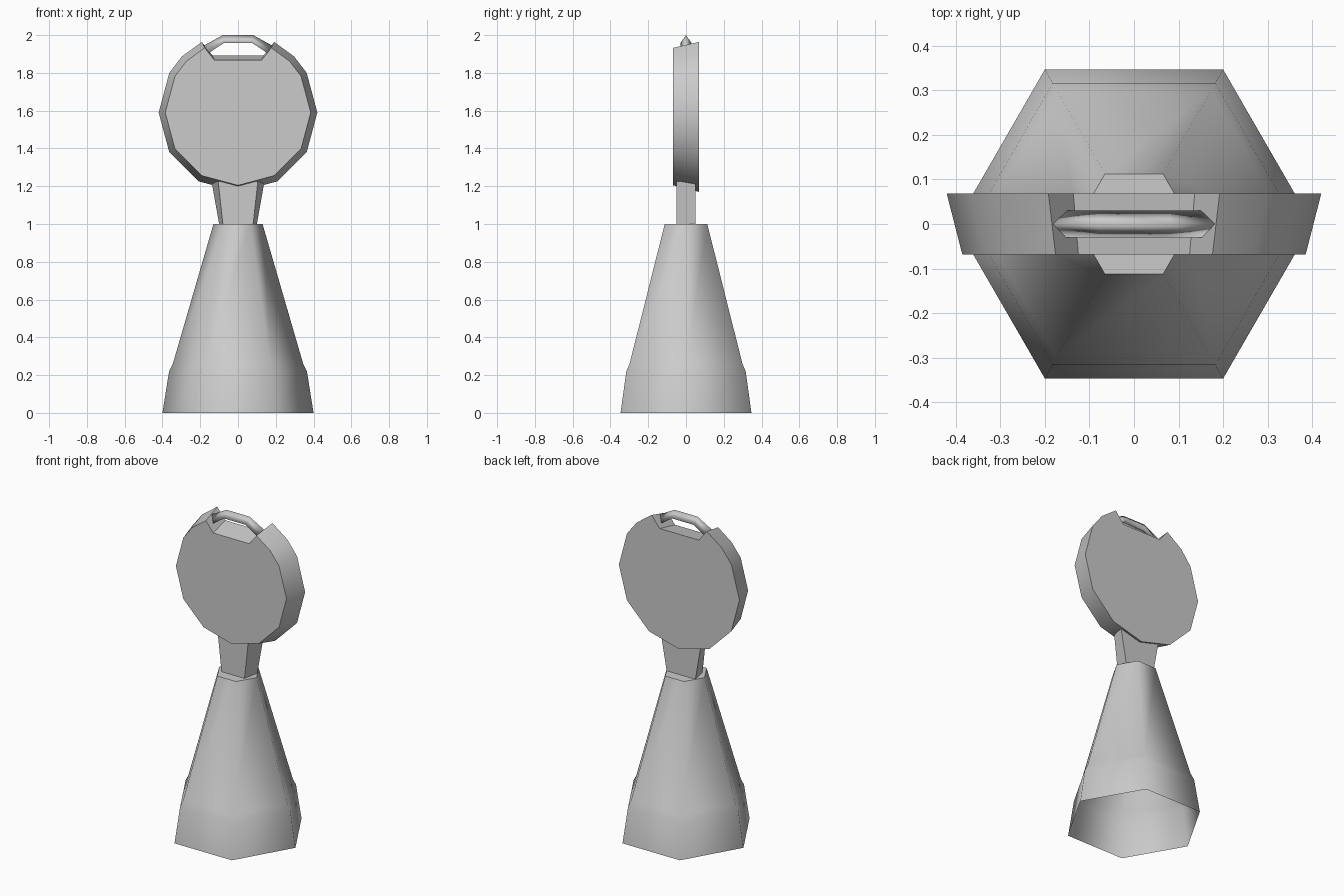
import bpy
from math import cos, sin, radians

cube = bpy.data.objects.get("Cube")
if cube:
    bpy.data.objects.remove(cube)

grey = bpy.data.materials.new("light_grey")
grey.use_nodes = True
grey.diffuse_color = (0.6, 0.6, 0.6, 1)
grey.node_tree.nodes["Principled BSDF"].inputs["Base Color"].default_value = (0.6, 0.6, 0.6, 1)


def loft(name, rings, cap_start=True, cap_end=True, smooth_angle=None):
    """Skin a list of equal-length closed rings, running outward-facing."""
    n = len(rings[0])
    verts = [p for ring in rings for p in ring]
    faces = []
    for r in range(len(rings) - 1):
        for i in range(n):
            j = (i + 1) % n
            faces.append((r * n + i, r * n + j, (r + 1) * n + j, (r + 1) * n + i))
    if cap_start:
        faces.append(tuple(reversed(range(n))))
    if cap_end:
        faces.append(tuple(range(len(verts) - n, len(verts))))
    mesh = bpy.data.meshes.new(name)
    mesh.from_pydata(verts, [], faces)
    mesh.materials.append(grey)
    obj = bpy.data.objects.new(name, mesh)
    bpy.context.collection.objects.link(obj)
    if smooth_angle:
        bpy.ops.object.select_all(action="DESELECT")
        obj.select_set(True)
        bpy.context.view_layer.objects.active = obj
        bpy.ops.object.shade_smooth_by_angle(angle=radians(smooth_angle))
    return obj


# Hollow six-sided base, open underneath
profile = [(0.4, 0), (0.365, 0.22), (0.345, 0.26), (0.13, 1.0)]
loft("base",
     [[(r * cos(radians(a)), r * sin(radians(a)), z) for a in range(0, 360, 60)]
      for r, z in profile],
     cap_start=False, smooth_angle=66)

# Neck, flaring upward and wider at the back
loft("neck",
     [[(-f, -0.05, z), (f, -0.05, z), (b, 0.05, z), (-b, 0.05, z)]
      for f, b, z in [(0.08, 0.1, 1.0), (0.105, 0.14, 1.225)]])

# Round head, tapered to the front, with a notch cut in the top
R, CENTRE = 0.42, 1.59
half = [(R * cos(radians(a)), R * sin(radians(a)))
        for a in (-60, -30, 0, 30, 45, 62.8)]
half.append((0.136, 0.303))
outline = [(0, -R)] + half + [(-x, z) for x, z in reversed(half)]
loft("head",
     [[(x * s, y, CENTRE + z * s) for x, z in reversed(outline)]
      for s, y in [(0.917, -0.068), (1, 0.068)]],
     smooth_angle=50)

# Ridged handle bridging the notch
ridge = [(-0.186, 1.942), (-0.08, 2.0), (0.08, 2.0), (0.186, 1.942)]
under = [(-0.155, 1.905), (-0.075, 1.958), (0.075, 1.958), (0.155, 1.905)]
loft("handle",
     [[(rx, 0, rz), (ux, -0.03, uz), (ux, 0.03, uz)]
      for (rx, rz), (ux, uz) in zip(ridge, under)],
     smooth_angle=130)

# Make every part face outward
import bmesh
for name in ("neck", "head", "handle"):
    mesh = bpy.data.objects[name].data
    bm = bmesh.new()
    bm.from_mesh(mesh)
    bmesh.ops.recalc_face_normals(bm, faces=bm.faces)
    bm.to_mesh(mesh)
    bm.free()
